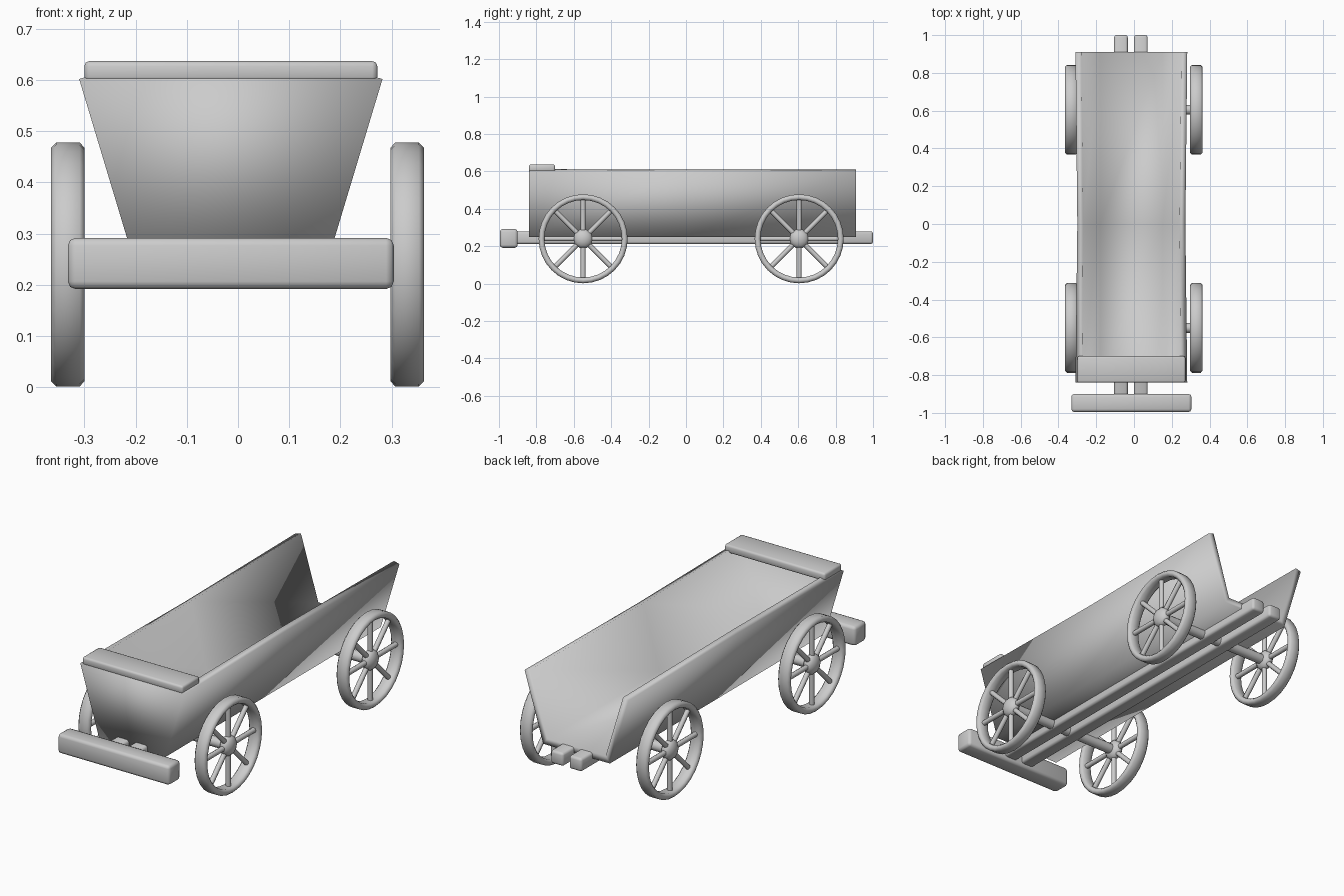
import bpy, bmesh, math
from mathutils import Matrix, Vector

cube = bpy.data.objects.get("Cube")
if cube:
    bpy.data.objects.remove(cube, do_unlink=True)

grey = bpy.data.materials.new("plain grey")
grey.use_nodes = True
COLOUR = (0.6, 0.6, 0.6, 1)
grey.diffuse_color = COLOUR
grey.node_tree.nodes["Principled BSDF"].inputs["Base Color"].default_value = COLOUR


def add_object(name, bm, smooth=True):
    bmesh.ops.recalc_face_normals(bm, faces=bm.faces)
    mesh = bpy.data.meshes.new(name)
    bm.to_mesh(mesh)
    bm.free()
    mesh.materials.append(grey)
    for poly in mesh.polygons:
        poly.use_smooth = smooth
    obj = bpy.data.objects.new(name, mesh)
    bpy.context.collection.objects.link(obj)
    return obj


def beam(name, low, high, bevel):
    """Box between two corners with softened edges."""
    low, high = Vector(low), Vector(high)
    bm = bmesh.new()
    place = Matrix.Translation((low + high) / 2) @ Matrix.Diagonal((*(high - low), 1))
    bmesh.ops.create_cube(bm, size=1, matrix=place)
    obj = add_object(name, bm)
    mod = obj.modifiers.new("soft edges", "BEVEL")
    mod.width = bevel
    mod.segments = 2
    return obj


def rod(bm, centre, rotation, radius, length, sides):
    bmesh.ops.create_cone(bm, cap_ends=True, segments=sides, radius1=radius, radius2=radius,
                          depth=length, matrix=Matrix.Translation(centre) @ rotation)


def sharpen(obj):
    bpy.ops.object.select_all(action="DESELECT")
    obj.select_set(True)
    bpy.context.view_layer.objects.active = obj
    bpy.ops.object.shade_smooth_by_angle(angle=math.radians(50))


# Wagon body: open-topped, open-backed trough with flared sides
MID = -0.014
bm = bmesh.new()
sections = []
for y, top in ((-0.84, 0.296), (0, 0.286), (0.91, 0.296)):
    outline = ((-top, 0.602), (-0.19, 0.25), (0.19, 0.25), (top, 0.602))
    sections.append([bm.verts.new((MID + x, y, z)) for x, z in outline])
for a, b in zip(sections, sections[1:]):
    for i in range(3):
        bm.faces.new((a[i], a[i + 1], b[i + 1], b[i]))
bm.faces.new(sections[0])
bmesh.ops.recalc_face_normals(bm, faces=bm.faces)
floor = min(bm.faces, key=lambda f: f.calc_center_median().z)
floor.normal_update()
flip = floor.normal.z > 0
body = add_object("wagon_body", bm)
if flip:
    body.data.flip_normals()
wall = body.modifiers.new("wall thickness", "SOLIDIFY")
wall.thickness = 0.032
wall.offset = -1
wall.use_even_offset = True

# Seat board, front crossbar and the two chassis rails
beam("seat_board", (-0.30, -0.84, 0.596), (0.272, -0.70, 0.637), 0.01)
beam("front_crossbar", (-0.332, -0.995, 0.192), (0.304, -0.90, 0.292), 0.015)
beam("right_rail", (-0.105, -0.95, 0.212), (-0.033, 1.0, 0.28), 0.012)
beam("left_rail", (0.0, -0.95, 0.212), (0.072, 1.0, 0.28), 0.012)

# Wheels and axles
ALONG_X = Matrix.Rotation(math.pi / 2, 4, "Y")
RIM = [(-0.023, 0.238), (0.023, 0.238), (0.0325, 0.228), (0.0325, 0.217),
       (0.023, 0.207), (-0.023, 0.207), (-0.0325, 0.217), (-0.0325, 0.228)]


def wheel(name, x, y, z=0.24, steps=32):
    bm = bmesh.new()
    rings = []
    for s in range(steps):
        a = 2 * math.pi * s / steps
        rings.append([bm.verts.new((x + w, y + r * math.cos(a), z + r * math.sin(a)))
                      for w, r in RIM])
    for s in range(steps):
        a, b = rings[s], rings[(s + 1) % steps]
        for i in range(len(RIM)):
            j = (i + 1) % len(RIM)
            bm.faces.new((a[i], a[j], b[j], b[i]))
    for s in range(4):  # each rod crosses the hub and makes two spokes
        rod(bm, (x, y, z), Matrix.Rotation(s * math.pi / 4, 4, "X"), 0.013, 0.43, 8)
    bmesh.ops.create_uvsphere(bm, u_segments=10, v_segments=8, radius=0.053,
                              matrix=Matrix.Translation((x, y, z)) @ ALONG_X
                              @ Matrix.Diagonal((1, 1, 0.62, 1)))
    sharpen(add_object(name, bm))


for end, y in (("front", -0.55), ("back", 0.605)):
    wheel(end + "_right_wheel", -0.332, y)
    wheel(end + "_left_wheel", 0.33, y)
    bm = bmesh.new()
    rod(bm, (0, y, 0.24), ALONG_X, 0.026, 0.66, 12)
    sharpen(add_object(end + "_axle", bm))
